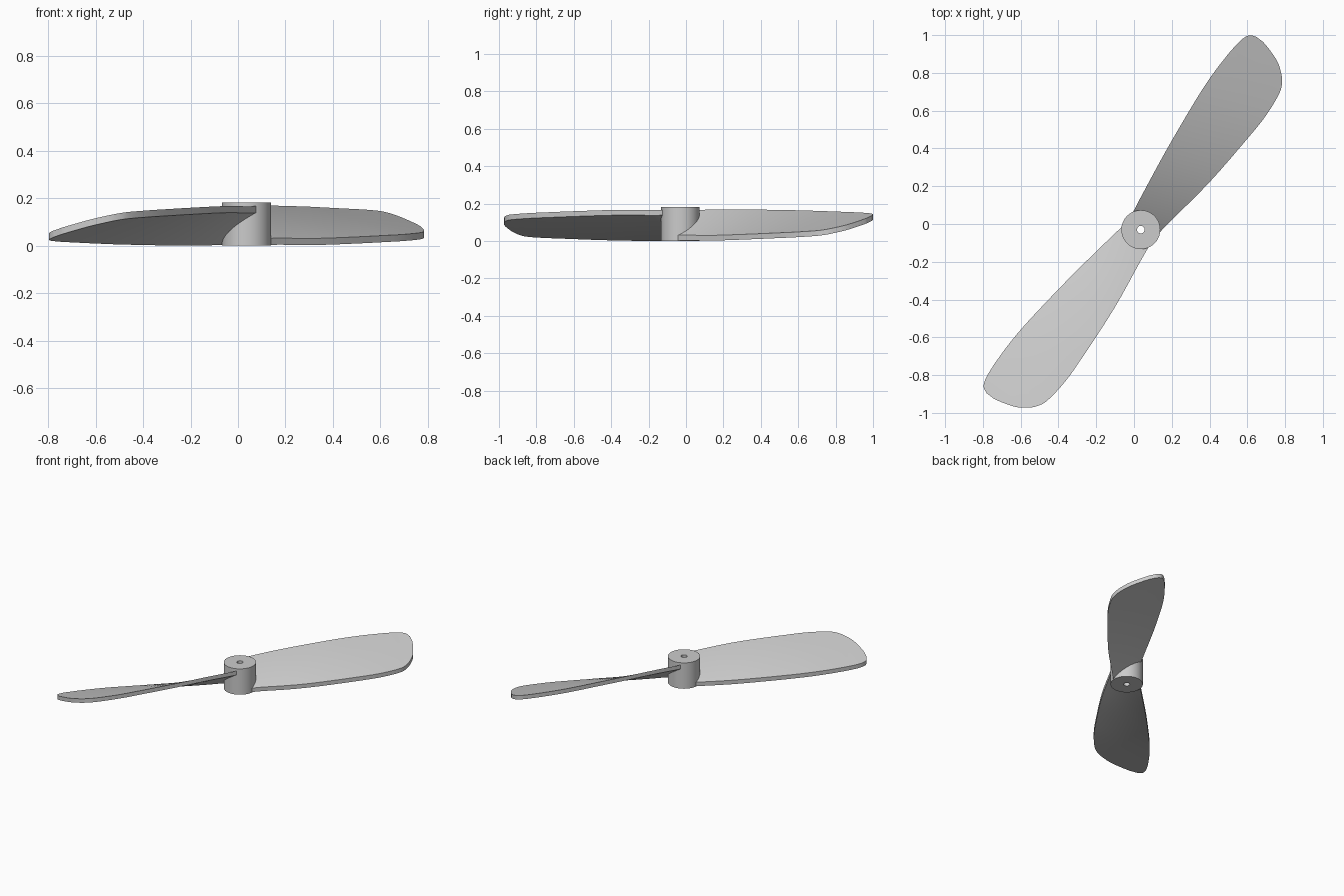
import bpy, bmesh, math
from mathutils import Vector

if "Cube" in bpy.data.objects:
    bpy.data.objects.remove(bpy.data.objects["Cube"])

CX, CY, MID = 0.036, -0.03, 0.0845   # hub axis and blade mid height
ANGLE = math.radians(52.95)          # direction of the first blade
THICK = 0.028

# Blade outline stations: radius, high-edge offset, low-edge offset, pitch slope
STATIONS = [
    (0.045, 0.088, -0.088, 0.77), (0.14, 0.104, -0.100, 0.67),
    (0.42, 0.146, -0.139, 0.475), (0.72, 0.181, -0.160, 0.355),
    (0.88, 0.192, -0.165, 0.31), (1.016, 0.191, -0.151, 0.29),
    (1.073, 0.187, -0.127, 0.285), (1.11, 0.183, -0.093, 0.28),
    (1.146, 0.174, -0.041, 0.28), (1.17, 0.158, 0.027, 0.28),
    (1.183, 0.128, 0.080, 0.28)]


def smooth_rows(pts, n):
    """Catmull-Rom interpolation with n steps per segment."""
    P = [Vector(p) for p in pts]
    P = [2 * P[0] - P[1]] + P + [2 * P[-1] - P[-2]]
    rows = []
    for i in range(1, len(P) - 2):
        a, b, c, d = P[i - 1:i + 3]
        for k in range(n):
            t = k / n
            rows.append(0.5 * (2 * b + (c - a) * t + (2 * a - 5 * b + 4 * c - d) * t ** 2
                               + (3 * b - a - 3 * c + d) * t ** 3))
    return rows + [P[-2]]


def finish(name, bm):
    bmesh.ops.recalc_face_normals(bm, faces=bm.faces)
    mesh = bpy.data.meshes.new(name)
    bm.to_mesh(mesh)
    bm.free()
    ob = bpy.data.objects.new(name, mesh)
    bpy.context.collection.objects.link(ob)
    bpy.ops.object.select_all(action='DESELECT')
    ob.select_set(True)
    bpy.context.view_layer.objects.active = ob
    bpy.ops.object.shade_smooth_by_angle(angle=math.radians(35))
    return ob


def blade(name, sign):
    """Twisted plate; sign -1 turns it over onto the other side of the hub."""
    bm = bmesh.new()
    cols, grid = 10, []
    for r, hi, lo, slope in smooth_rows(STATIONS, 4):
        row = []
        for j in range(cols + 1):
            t = lo + (hi - lo) * j / cols
            rr = r * sign
            x = CX + rr * math.cos(ANGLE) - t * math.sin(ANGLE)
            y = CY + rr * math.sin(ANGLE) + t * math.cos(ANGLE)
            z = MID + sign * slope * t - THICK / 2
            row.append(bm.verts.new((x, y, z)))
        grid.append(row)
    for a, b in zip(grid, grid[1:]):
        for j in range(cols):
            bm.faces.new((a[j], a[j + 1], b[j + 1], b[j]))
    # Vertical thickness
    base = list(bm.faces)
    ext = bmesh.ops.extrude_face_region(bm, geom=base, use_keep_orig=True)
    top = [v for v in ext['geom'] if isinstance(v, bmesh.types.BMVert)]
    bmesh.ops.translate(bm, verts=top, vec=(0, 0, THICK))
    return finish(name, bm)


def hub():
    """Cylinder with a through bore, as a lathed rectangle."""
    bm = bmesh.new()
    n, prof = 64, [(0.02, 0), (0.103, 0), (0.103, 0.182), (0.02, 0.182)]
    rings = [[bm.verts.new((CX + r * math.cos(2 * math.pi * i / n),
                            CY + r * math.sin(2 * math.pi * i / n), z))
              for i in range(n)] for r, z in prof]
    for k in range(4):
        a, b = rings[k], rings[(k + 1) % 4]
        for i in range(n):
            j = (i + 1) % n
            bm.faces.new((a[i], a[j], b[j], b[i]))
    return finish("hub", bm)


hub()
blade("blade_right", 1)
blade("blade_left", -1)
